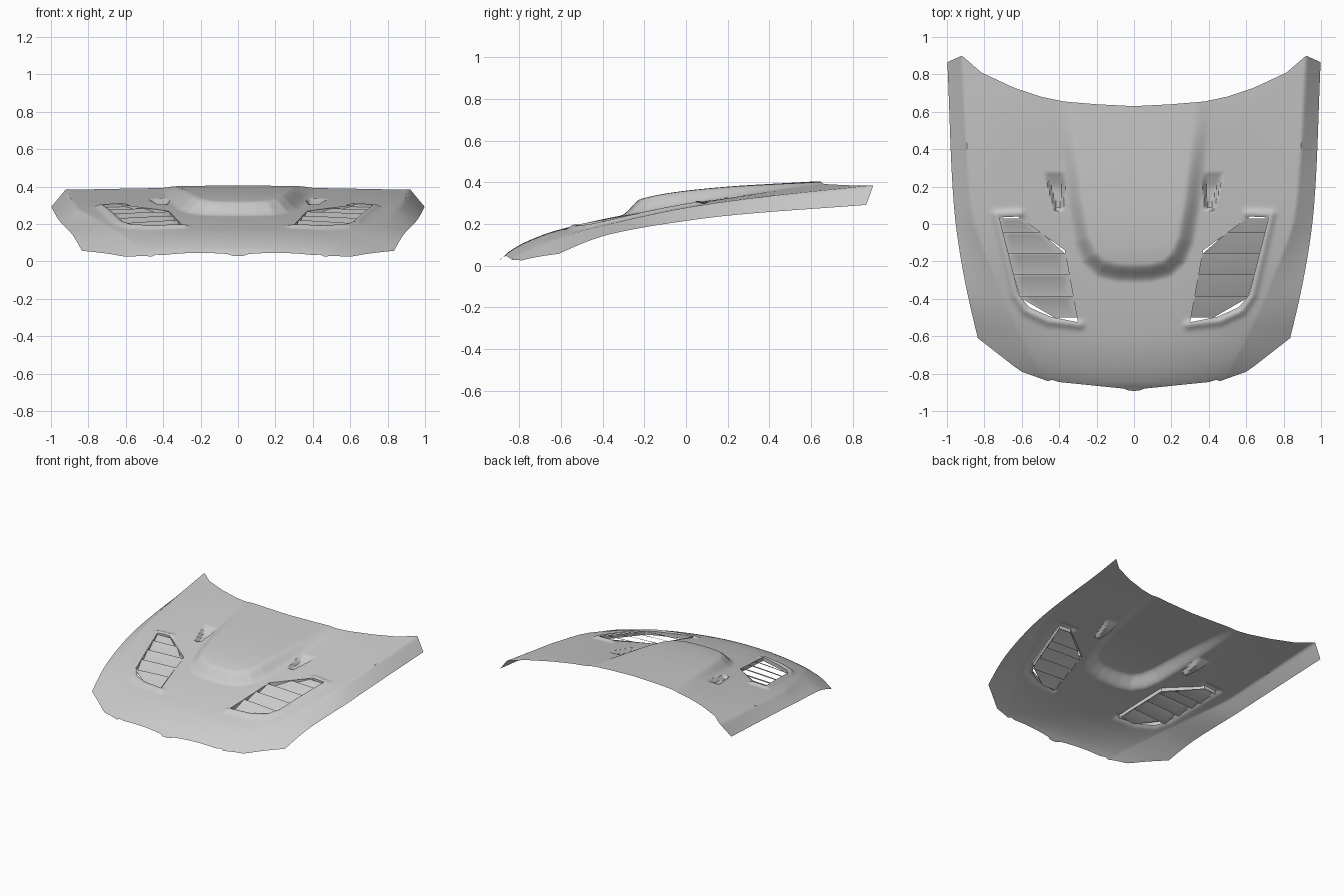
import bpy, bmesh, math
from mathutils import Vector

if "Cube" in bpy.data.objects:
    bpy.data.objects.remove(bpy.data.objects["Cube"])


def curve(pts, t):
    # smooth interpolation through (t, value) points, clamped at the ends
    n = len(pts)
    if t <= pts[0][0]:
        return pts[0][1]
    if t >= pts[-1][0]:
        return pts[-1][1]
    s = [(pts[i + 1][1] - pts[i][1]) / (pts[i + 1][0] - pts[i][0]) for i in range(n - 1)]
    m = [s[0]] + [(s[i] + s[i + 1]) / 2 if s[i] * s[i + 1] > 0 else 0 for i in range(n - 2)] + [s[-1]]
    i = next(i for i in range(n - 1) if t <= pts[i + 1][0])
    h = pts[i + 1][0] - pts[i][0]
    f = (t - pts[i][0]) / h
    return ((2 * f**3 - 3 * f**2 + 1) * pts[i][1] + (f**3 - 2 * f**2 + f) * h * m[i]
            + (3 * f**2 - 2 * f**3) * pts[i + 1][1] + (f**3 - f**2) * h * m[i + 1])


def linear(pts, t):
    for (a, p), (b, q) in zip(pts, pts[1:]):
        if t <= b:
            return p + (q - p) * max(0, t - a) / (b - a)
    return pts[-1][1]


def step(t):
    t = min(1, max(0, t))
    return t * t * (3 - 2 * t)


def dist(path, x, y):
    best = 9
    for (ax, ay), (bx, by) in zip(path, path[1:]):
        dx, dy = bx - ax, by - ay
        f = min(1, max(0, ((x - ax) * dx + (y - ay) * dy) / (dx * dx + dy * dy)))
        best = min(best, math.hypot(x - ax - f * dx, y - ay - f * dy))
    return best


def inside(poly, x, y):
    c = False
    for (ax, ay), (bx, by) in zip(poly, poly[1:] + poly[:1]):
        if (ay > y) != (by > y) and x < ax + (y - ay) * (bx - ax) / (by - ay):
            c = not c
    return c


# Hood planform and long-section curves
WIDTH = [(-.61, .835), (-.42, .88), (-.22, .92), (0, .953), (.2, .97), (.865, .998), (.9, 1)]
FRONT = [(0, -.893), (.03, -.89), (.055, -.88), (.4, -.845), (.44, -.833), (.46, -.84),
         (.6, -.79), (.64, -.762), (.835, -.61)]
REAR = [(0, .63), (.2, .64), (.38, .655), (.5, .68), (.65, .73), (.82, .81), (.92, .9), (1, .865)]
CENTRE = [(-.89, .03), (-.85, .067), (-.7, .143), (-.5, .2), (-.3, .243), (0, .297),
          (.3, .345), (.63, .395), (.9, .42)]
CREASE_X = [(-.89, .45), (-.8, .5), (-.55, .63), (-.2, .78), (0, .85), (.3, .885), (.9, .92)]
CREASE_Z = [(-.89, -.02), (-.8, .05), (-.55, .15), (-.3, .215), (0, .278), (.3, .322), (.9, .386)]
EDGE_X = [(-.89, .71), (-.8, .76)] + WIDTH
EDGE_Z = [(-.89, -.1), (-.8, -.035), (-.61, .057), (-.42, .135), (-.25, .175), (0, .215),
          (.2, .24), (.865, .292), (.9, .295)]
# Raised centre, vents, small scoops
BULGE = [(.45, 1), (.41, .5), (.36, .1), (.325, -.1), (.28, -.21), (.2, -.285), (.1, -.31), (0, -.315)]
BULGE_POLY = BULGE + [(-x, y) for x, y in reversed(BULGE[:-1])]
BULGE_H = [(-.3, .055), (-.12, .066), (.2, .05), (.63, .01), (.9, 0)]
VENT = [(.3, -.525), (.45, -.495), (.56, -.445), (.615, -.38), (.72, .035), (.62, .04), (.37, -.14)]
VENT_RIM = [(.29, -.54), (.46, -.52), (.58, -.465), (.635, -.38), (.735, .05), (.61, .055)]
SCOOP = [(.378, .075), (.425, .065), (.44, .12), (.485, .28), (.37, .28), (.365, .2)]


def base(x, y):
    x = abs(x)
    c, cx, cz = curve(CENTRE, y), curve(CREASE_X, y), curve(CREASE_Z, y)
    if x <= cx:
        return c + (cz - c) * (x / cx) ** 2.2
    ex, ez = curve(EDGE_X, y), curve(EDGE_Z, y)
    return cz + (ez - cz) * (x - cx) / (ex - cx)


def height(x, y):
    x = abs(x)
    z = base(x, y)
    if x < .47 and y > -.33 and inside(BULGE_POLY, x, y):
        z += curve(BULGE_H, y) * step(dist(BULGE, x, y) / .1)
    if .2 < x < .82 and -.65 < y < .15:
        z += .014 * math.exp(-(dist(VENT_RIM, x, y) / .022) ** 2)
    if inside(SCOOP, x, y):
        z -= .03 * step(dist(SCOOP + SCOOP[:1], x, y) / .02) * step((.3 - y) / .12)
    return max(z, 0)


def finish(name, bm):
    me = bpy.data.meshes.new(name)
    bm.to_mesh(me)
    bm.free()
    ob = bpy.data.objects.new(name, me)
    bpy.context.collection.objects.link(ob)
    bpy.ops.object.select_all(action='DESELECT')
    ob.select_set(True)
    bpy.context.view_layer.objects.active = ob
    bpy.ops.object.shade_smooth_by_angle(angle=math.radians(35))
    return ob


# Hood skin
NX, NY = 180, 150
bm = bmesh.new()
rows = []
for j in range(NY + 1):
    row = []
    for i in range(NX + 1):
        u = 2 * i / NX - 1
        y0, y1 = linear(FRONT, abs(u) * .835), linear(REAR, abs(u))
        y = y0 + (y1 - y0) * j / NY
        x = u * curve(WIDTH, y)
        row.append(bm.verts.new((x, y, height(x, y))))
    rows.append(row)
for j in range(NY):
    for i in range(NX):
        bm.faces.new((rows[j][i], rows[j][i + 1], rows[j + 1][i + 1], rows[j + 1][i]))

# Cut clean vent openings in the skin
for side in (1, -1):
    poly = [(side * x, y) for x, y in VENT]
    for (ax, ay), (bx, by) in zip(poly, poly[1:] + poly[:1]):
        near = []
        for f in bm.faces:
            c = f.calc_center_median()
            if .26 < side * c.x < .76 and -.56 < c.y < .08:
                near.append(f)
        geom = list({e for f in near for e in f.edges} | {v for f in near for v in f.verts}) + near
        bmesh.ops.bisect_plane(bm, geom=geom, dist=1e-5, plane_co=(ax, ay, 0),
                               plane_no=Vector((by - ay, ax - bx, 0)).normalized())
    hole = [f for f in bm.faces if inside(poly, *f.calc_center_median().xy)]
    bmesh.ops.delete(bm, geom=hole, context='FACES')
finish("hood_skin", bm)


def span(y):
    # vent opening width at a given y
    xs = []
    for (ax, ay), (bx, by) in zip(VENT, VENT[1:] + VENT[:1]):
        if (ay > y) != (by > y):
            xs.append(ax + (y - ay) * (bx - ax) / (by - ay))
    return min(xs), max(xs)


# Vent walls and louvre slats rising towards the rear
for side, label in ((1, "right"), (-1, "left")):
    bm = bmesh.new()
    loop = VENT + VENT[:1]
    for (ax, ay), (bx, by) in zip(loop, loop[1:]):
        q = [(ax, ay, 0), (bx, by, 0), (bx, by, -.03), (ax, ay, -.03)]
        bm.faces.new([bm.verts.new((side * x, y, height(x, y) + d)) for x, y, d in q])
    finish("vent_wall_" + label, bm)
    bm = bmesh.new()
    for yr in (-.385, -.27, -.155, -.045, .03):
        yf = max(yr - .115, -.515)
        grid = []
        for y, d in ((yr, 0), (yr - .015, -.003), (yf, -.035)):
            x0, x1 = span(y)
            row = []
            for k in range(7):
                x = x0 + (x1 - x0) * k / 6
                row.append(bm.verts.new((side * x, y, base(x, y) + d)))
            grid.append(row)
        for r, s in zip(grid, grid[1:]):
            for k in range(6):
                bm.faces.new((r[k], r[k + 1], s[k + 1], s[k]))
    bmesh.ops.solidify(bm, geom=bm.faces[:], thickness=.004)
    finish("vent_louvres_" + label, bm)
